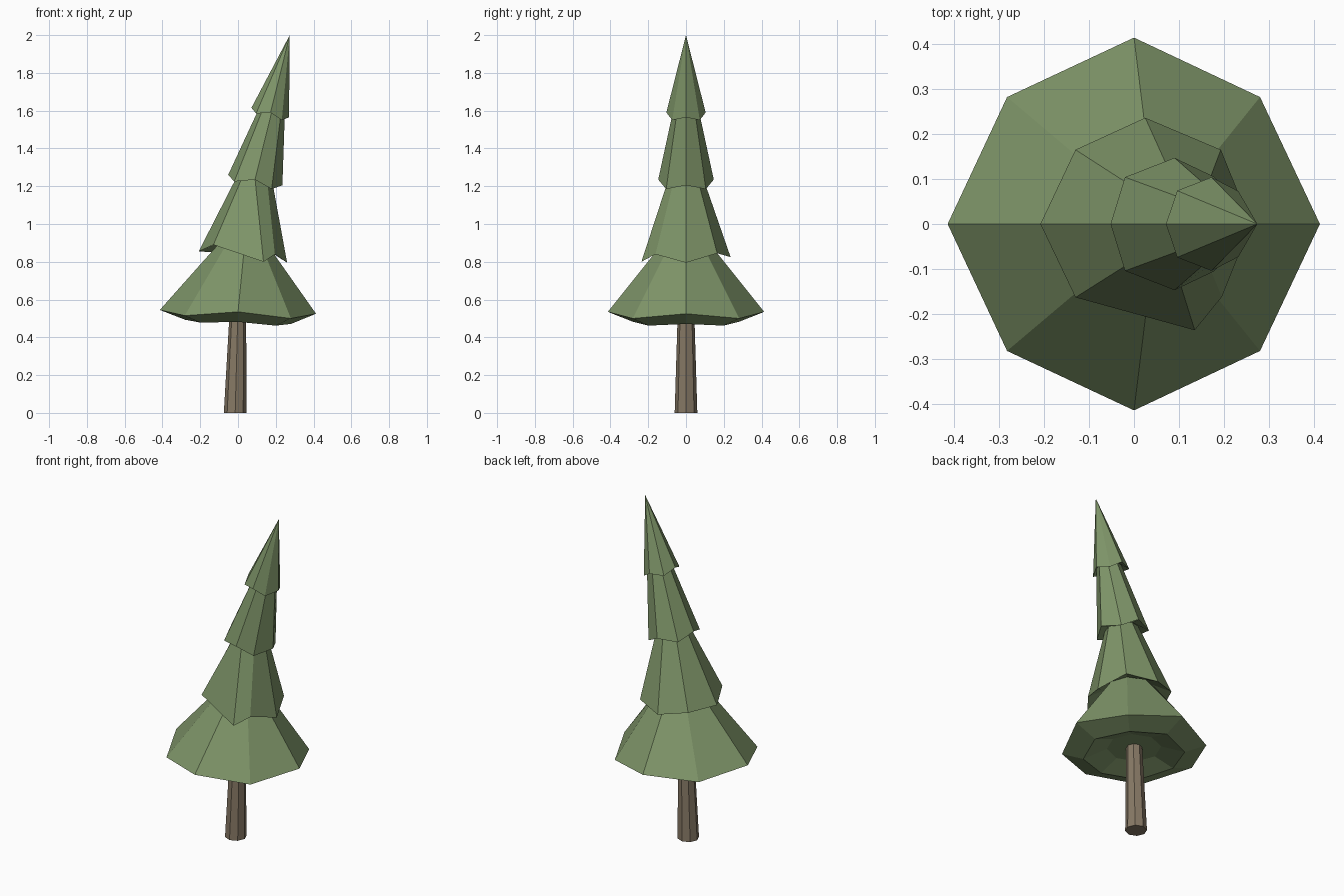
import bpy, bmesh
from math import cos, sin, tau

if "Cube" in bpy.data.objects:
    bpy.data.objects.remove(bpy.data.objects["Cube"])


def material(name, rgb):
    m = bpy.data.materials.new(name)
    m.diffuse_color = (*rgb, 1)
    m.use_nodes = True
    m.node_tree.nodes["Principled BSDF"].inputs["Base Color"].default_value = m.diffuse_color
    return m


def octagon(cx, z, rx, ry=None, slope=0.0):
    """Eight points around (cx, 0), starting at +x; slope tilts the ring along x."""
    ry = ry or rx
    return [(cx + rx * cos(i * tau / 8), ry * sin(i * tau / 8),
             z + slope * rx * cos(i * tau / 8)) for i in range(8)]


def mirrored(half):
    """Five points from +x over +y to -x, mirrored to a closed ring of eight."""
    return half + [(x, -y, z) for x, y, z in half[3:0:-1]]


def loft(name, rings, mat, tip=None):
    bm = bmesh.new()
    loops = [[bm.verts.new(p) for p in ring] for ring in rings]
    for a, b in zip(loops, loops[1:]):
        for i in range(8):
            j = (i + 1) % 8
            bm.faces.new((a[i], a[j], b[j], b[i]))
    bm.faces.new(loops[0][::-1])
    if tip:
        t = bm.verts.new(tip)
        for i in range(8):
            bm.faces.new((loops[-1][i], loops[-1][(i + 1) % 8], t))
    else:
        bm.faces.new(loops[-1])
    bmesh.ops.recalc_face_normals(bm, faces=bm.faces[:])
    me = bpy.data.meshes.new(name)
    bm.to_mesh(me)
    bm.free()
    me.materials.append(mat)
    ob = bpy.data.objects.new(name, me)
    bpy.context.collection.objects.link(ob)
    return ob


green = material("needles", (0.21, 0.30, 0.14))
brown = material("bark", (0.24, 0.19, 0.13))

# Trunk, leaning slightly
loft("trunk", [octagon(-0.015, 0, 0.06), octagon(0.0, 0.56, 0.043)], brown)

# Jagged lower rims of the four tiers
rim1 = mirrored([(0.413, 0, 0.525), (0.28, 0.282, 0.50), (0, 0.414, 0.535),
                 (-0.282, 0.282, 0.515), (-0.414, 0, 0.545)])
rim2 = [(0.26, 0, 0.795), (0.193, 0.165, 0.845), (0.025, 0.236, 0.825),
        (-0.13, 0.165, 0.85), (-0.208, 0, 0.855), (-0.13, -0.163, 0.89),
        (0.135, -0.236, 0.80), (0.195, -0.162, 0.84)]
rim3 = mirrored([(0.235, 0, 1.205), (0.178, 0.105, 1.185), (0.09, 0.147, 1.235),
                 (-0.02, 0.104, 1.225), (-0.052, 0, 1.26)])
rim4 = mirrored([(0.27, 0, 1.565), (0.232, 0.073, 1.55), (0.172, 0.104, 1.59),
                 (0.096, 0.074, 1.585), (0.071, 0, 1.615)])

# Underside lip of the lowest tier, corners hanging lower than the sides
lip = [(x, y, z - (0.012 if i % 2 else 0))
       for i, (x, y, z) in enumerate(octagon(0, 0.482, 0.28, slope=-0.04))]

# Foliage: one continuous stack, each tier tucking into the one above
loft("foliage", [
    octagon(0, 0.52, 0.15), lip, rim1,
    octagon(0.035, 0.89, 0.13, slope=-0.1), rim2,
    octagon(0.09, 1.24, 0.092, slope=-0.2), rim3,
    octagon(0.18, 1.60, 0.068, slope=-0.2), rim4,
], green, tip=(0.274, 0, 2.0))
